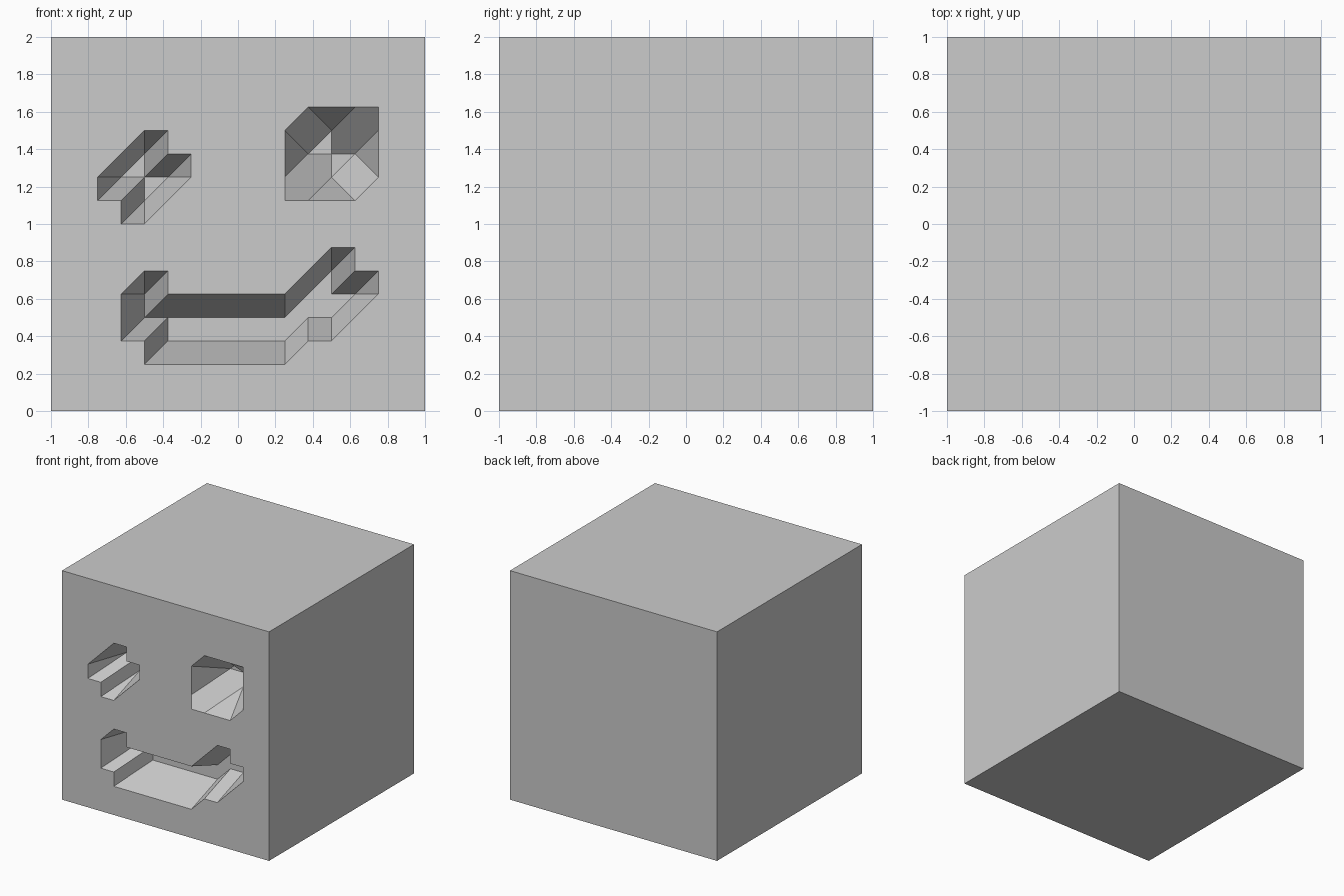
import bpy, bmesh

if "Cube" in bpy.data.objects:
    bpy.data.objects.remove(bpy.data.objects["Cube"])

U = 0.125          # all carving sits on a grid of eighths
FRONT, FLOOR = -1.0, -0.64

bm = bmesh.new()


def vert(x, z, y):
    return bm.verts.new((x * U, y, z * U))


def loop_edges(vs):
    return [bm.edges.new((vs[i], vs[(i + 1) % len(vs)])) for i in range(len(vs))]


def pocket(pairs, floors, dx=0, dz=0):
    """Tapered recess: each pair is (opening x, z, floor x, z)."""
    rim = [vert(p[0] + dx, p[1] + dz, FRONT) for p in pairs]
    deep = {}
    for p in pairs:
        deep.setdefault(p[2:], None)
    for f in floors:
        for c in f:
            deep.setdefault(c, None)
    for c in deep:
        deep[c] = vert(c[0] + dx, c[1] + dz, FLOOR)
    edges = loop_edges(rim)
    n = len(pairs)
    for i in range(n):
        j = (i + 1) % n
        a, b = deep[pairs[i][2:]], deep[pairs[j][2:]]
        # split walls into triangles where the floor corners merge
        bm.faces.new((rim[i], rim[j], b) if a is b else (rim[i], rim[j], b, a))
    for f in floors:
        bm.faces.new([deep[c] for c in f])
    return edges


# Outer block, front left open for the carved face
fr = [vert(x, z, FRONT) for x, z in ((-8, 0), (8, 0), (8, 16), (-8, 16))]
bk = [vert(x, z, 1.0) for x, z in ((-8, 0), (8, 0), (8, 16), (-8, 16))]
front_edges = loop_edges(fr)
for i in range(4):
    j = (i + 1) % 4
    bm.faces.new((fr[j], fr[i], bk[i], bk[j]))
bm.faces.new(bk[::-1])

# Mouth
front_edges += pocket(
    [(-5, 3, -4, 4), (-5, 5, -4, 5), (-4, 6, -4, 5), (-3, 6, -4, 5),
     (-3, 5, -4, 4), (2, 5, 2, 4), (4, 7, 4, 6), (5, 7, 4, 6),
     (5, 6, 4, 5), (6, 6, 5, 5), (6, 5, 5, 5), (4, 3, 4, 4),
     (3, 3, 3, 4), (2, 2, 2, 3), (-4, 2, -3, 3), (-4, 3, -3, 4)],
    [[(-3, 3), (2, 3), (3, 4), (4, 4), (5, 5), (4, 5), (4, 6), (2, 4), (-3, 4)]])

# Eyes, given around their own centres; both share the same floor
eye_floor = [[(-1, 0), (0, 0), (0, 1)], [(0, 0), (0, -1), (1, 0)]]
front_edges += pocket(
    [(-2, -1, -1, 0), (-2, 0, -1, 0), (0, 2, 0, 1), (1, 2, 0, 1), (1, 1, 0, 0),
     (2, 1, 1, 0), (2, 0, 1, 0), (0, -2, 0, -1), (-1, -2, 0, -1), (-1, -1, 0, 0)],
    eye_floor, -4, 10)
front_edges += pocket(
    [(-2, -2, 0, 0), (-2, -1, -1, 0), (-2, 1, -1, 0), (-1, 2, 0, 1), (1, 2, 0, 1),
     (2, 2, 0, 0), (2, 1, 1, 0), (2, -1, 1, 0), (1, -2, 0, -1), (-1, -2, 0, -1)],
    eye_floor, 4, 11)

# Front face around the carvings
bmesh.ops.triangle_fill(bm, edges=front_edges, use_beauty=True, normal=(0, -1, 0))
bmesh.ops.recalc_face_normals(bm, faces=bm.faces[:])

mesh = bpy.data.meshes.new("carved_block")
bm.to_mesh(mesh)
bm.free()
bpy.context.collection.objects.link(bpy.data.objects.new("carved_block", mesh))
